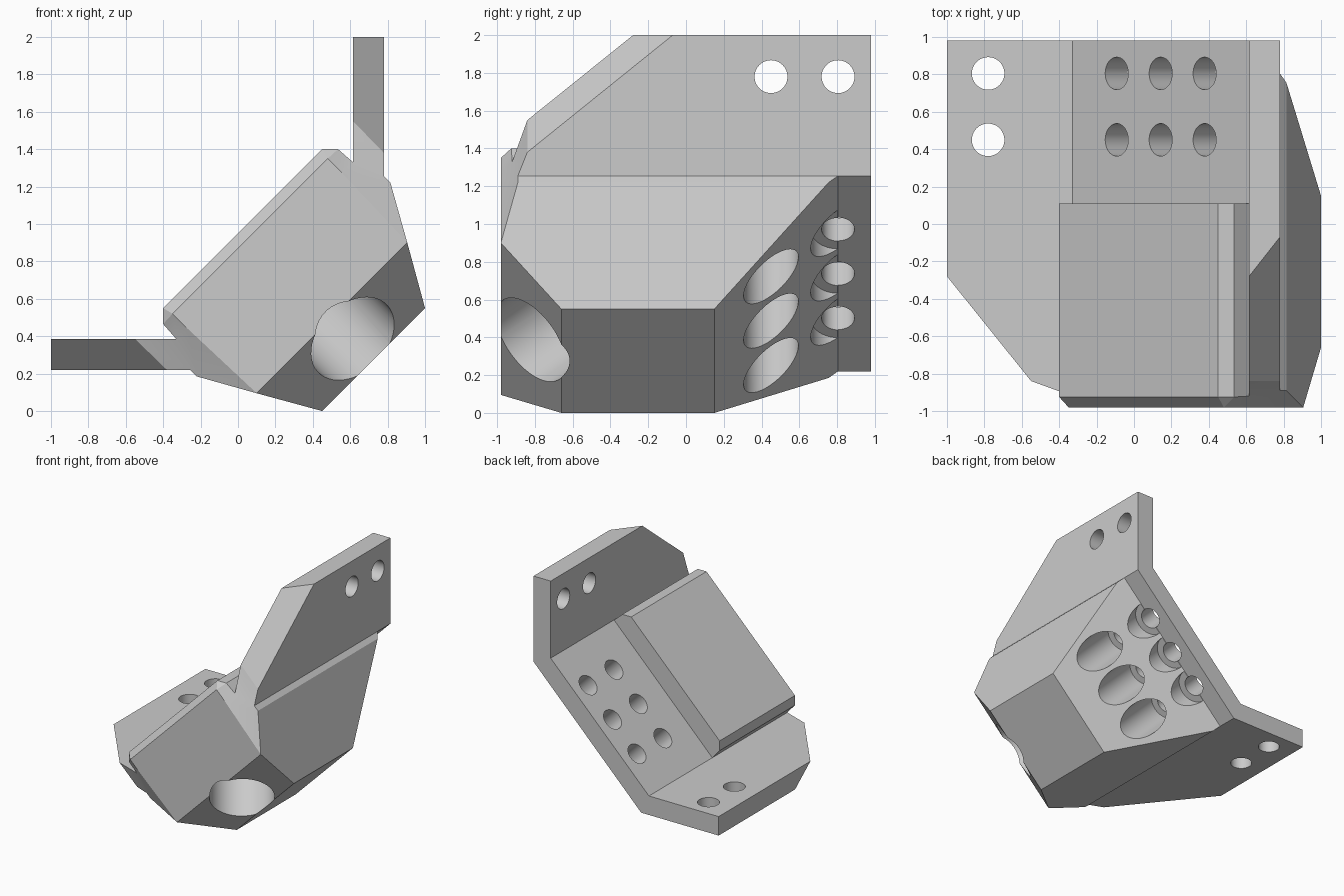
import bpy, bmesh, math
from mathutils import Vector

if "Cube" in bpy.data.objects:
    bpy.data.objects.remove(bpy.data.objects["Cube"])

grey = bpy.data.materials.new("plain grey")
grey.diffuse_color = (0.6, 0.6, 0.6, 1)
grey.use_nodes = True
grey.node_tree.nodes["Principled BSDF"].inputs["Base Color"].default_value = grey.diffuse_color


def mirrored(pts):
    """Points plus their mirror images across the diagonal symmetry plane."""
    return pts + [(1 - z, y, 1 - x) for x, y, z in pts]


def finish(bm, name):
    bmesh.ops.recalc_face_normals(bm, faces=bm.faces)
    me = bpy.data.meshes.new(name)
    bm.to_mesh(me)
    bm.free()
    me.materials.append(grey)
    ob = bpy.data.objects.new(name, me)
    bpy.context.collection.objects.link(ob)
    return ob


def hull(name, pts):
    bm = bmesh.new()
    for p in pts:
        bm.verts.new(p)
    res = bmesh.ops.convex_hull(bm, input=bm.verts[:])
    loose = [v for v in bm.verts if not v.link_faces]
    bmesh.ops.delete(bm, geom=loose, context='VERTS')
    return finish(bm, name)


def rod(name, a, b, r):
    a, b = Vector(a), Vector(b)
    d = b - a
    m = d.to_track_quat('Z', 'Y').to_matrix().to_4x4()
    m.translation = (a + b) / 2
    bm = bmesh.new()
    bmesh.ops.create_cone(bm, cap_ends=True, segments=48, radius1=r, radius2=r,
                          depth=d.length, matrix=m)
    return finish(bm, name)


def diag(s, t, y):
    """s runs through the slanted wall (x - z), t runs along it (x + z)."""
    return ((s + t) / 2, y, (t - s) / 2)


def combine(base, other, op):
    mod = base.modifiers.new(op.lower(), 'BOOLEAN')
    mod.operation, mod.solver, mod.object = op, 'EXACT', other
    bpy.context.view_layer.objects.active = base
    bpy.ops.object.modifier_apply(modifier=mod.name)
    bpy.data.objects.remove(other)


# Tapered block under the slanted wall
bracket = hull("corner_bracket", mirrored([
    (.615, -.92, 1.33), (.557, -.98, 1.272), (.905, -.98, .9),
    (.78, -.89, 1.255), (.815, -.89, 1.22), (1, -.66, .55), (1, .15, .55),
    (.815, .755, 1.22), (.78, .805, 1.255), (.615, .805, 1.33)]))

# Slanted wall continuing to the back
combine(bracket, hull("slanted_wall", mirrored(
    [(x, y, z) for x, z in ((.615, 1.33), (.78, 1.255)) for y in (.5, .98)])), 'UNION')

# Upright flange and its mirrored flat flange, with bevelled front edges
flange = [(.615, .98, 2), (.615, -.28, 2), (.615, -.84, 1.55), (.615, -.92, 1.33),
          (.615, .98, 1.33), (.78, .98, 2), (.78, -.07, 2), (.78, -.84, 1.38),
          (.78, -.89, 1.255), (.78, .98, 1.255)]
both = mirrored(flange)
combine(bracket, hull("upright_flange", both[:10]), 'UNION')
combine(bracket, hull("flat_flange", both[10:]), 'UNION')

# Raised pad with chamfered edges
combine(bracket, hull("raised_pad", mirrored([
    (.615, -.92, 1.33), (.557, -.98, 1.272), (.48, -.98, 1.35), (.535, -.925, 1.4),
    (.45, -.925, 1.4), (.615, .11, 1.33), (.535, .11, 1.4), (.45, .11, 1.4)])), 'UNION')

# Screw holes in the flanges, and counterbored holes in the slanted wall
cutters = []
for y in (.45, .805):
    cutters.append(rod("flange_hole", (.5, y, 1.78), (.9, y, 1.78), .087))
    cutters.append(rod("flange_hole", (-.78, y, .1), (-.78, y, .5), .087))
    for t in (.53, 1, 1.47):
        cutters.append(rod("wall_hole", diag(-.8, t, y), diag(-.3, t, y), .087))
        cutters.append(rod("counterbore", diag(-.472, t, y), diag(.7, t, y), .145))

# Large bore at right angles to the lower front chamfer
cutters.append(rod("front_bore", diag(.225 + .3, 1, -.82 - .212),
                   diag(.225 - .6, 1, -.82 + .424), .257))
for c in cutters:
    combine(bracket, c, 'DIFFERENCE')

# Clean up flat areas and smooth only the round walls
bm = bmesh.new()
bm.from_mesh(bracket.data)
bmesh.ops.remove_doubles(bm, verts=bm.verts, dist=.0005)
bmesh.ops.dissolve_limit(bm, angle_limit=math.radians(.5), verts=bm.verts, edges=bm.edges)
bm.to_mesh(bracket.data)
bm.free()
bpy.ops.object.select_all(action='DESELECT')
bracket.select_set(True)
bpy.context.view_layer.objects.active = bracket
bpy.ops.object.shade_smooth_by_angle(angle=math.radians(25))
